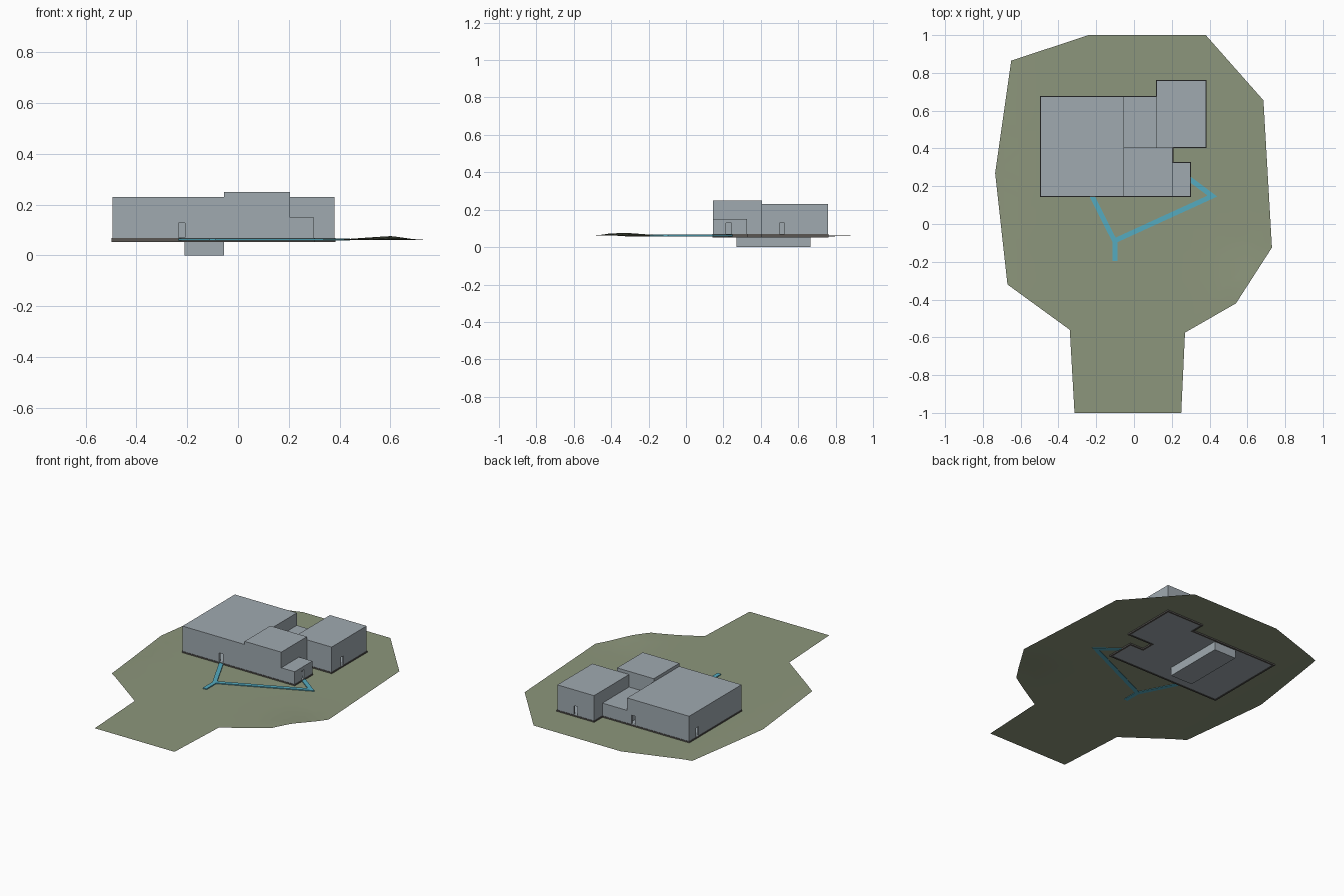
import bpy, bmesh, math
from mathutils import Vector

if "Cube" in bpy.data.objects:
    bpy.data.objects.remove(bpy.data.objects["Cube"])


def material(name, rgb):
    m = bpy.data.materials.new(name)
    m.diffuse_color = (*rgb, 1)
    m.use_nodes = True
    m.node_tree.nodes["Principled BSDF"].inputs["Base Color"].default_value = m.diffuse_color
    return m


GREY = material("blue_grey_wall", (0.35, 0.40, 0.435))
DARK = material("dark_plinth", (0.10, 0.092, 0.085))
GREEN = material("olive_ground", (0.265, 0.305, 0.20))
TEAL = material("teal_path", (0.09, 0.41, 0.53))


def finish(name, bm, mat):
    bmesh.ops.recalc_face_normals(bm, faces=bm.faces)
    me = bpy.data.meshes.new(name)
    bm.to_mesh(me)
    bm.free()
    me.materials.append(mat)
    ob = bpy.data.objects.new(name, me)
    bpy.context.collection.objects.link(ob)
    return ob


def box(name, x0, x1, y0, y1, z0, z1, mat):
    bm = bmesh.new()
    bmesh.ops.create_cube(bm, size=1)
    for v in bm.verts:
        v.co = Vector((x1 if v.co.x > 0 else x0,
                       y1 if v.co.y > 0 else y0,
                       z1 if v.co.z > 0 else z0))
    return finish(name, bm, mat)


def cut(ob, *bounds):
    cutter = box("cutter", *bounds, GREY)
    cutter.hide_render = True
    mod = ob.modifiers.new("cut", 'BOOLEAN')
    mod.operation = 'DIFFERENCE'
    mod.solver = 'EXACT'
    mod.object = cutter
    bpy.context.view_layer.objects.active = ob
    bpy.ops.object.modifier_apply(modifier=mod.name)
    bpy.data.objects.remove(cutter)


# Thin terrain sheet: outline sliced into a grid, then gently raised
outline = [(-0.24, 1), (0.38, 1), (0.685, 0.655), (0.73, -0.125),
           (0.54, -0.42), (0.27, -0.575), (0.25, -1), (-0.315, -1),
           (-0.34, -0.56), (-0.67, -0.32), (-0.735, 0.27), (-0.65, 0.865)]
bm = bmesh.new()
bm.faces.new([bm.verts.new((x, y, 0)) for x, y in reversed(outline)])
bmesh.ops.triangulate(bm, faces=bm.faces[:])
for i in range(-9, 10):
    for normal in ((1, 0, 0), (0, 1, 0)):
        bmesh.ops.bisect_plane(bm, geom=bm.verts[:] + bm.edges[:] + bm.faces[:],
                               plane_co=Vector(normal) * i * 0.1, plane_no=normal)
for v in bm.verts:
    x, y = v.co.x, v.co.y
    rise = 0.015 * math.exp(-((x - 0.6) / 0.13) ** 2 - ((y + 0.35) / 0.16) ** 2)
    dip = 0.005 * min(1, max(0, (-x - 0.6) / 0.1))
    v.co.z = 0.061 + rise - dip
ground = finish("ground", bm, GREEN)
for p in ground.data.polygons:
    p.use_smooth = True
if ground.data.polygons[0].normal.z < 0:
    ground.data.flip_normals()

# Building blocks: x0, x1, y0, y1, roof height
blocks = {
    "main_hall": (-0.495, -0.055, 0.145, 0.675, 0.23),
    "low_link": (-0.055, 0.12, 0.405, 0.675, 0.15),
    "rear_block": (0.12, 0.38, 0.405, 0.76, 0.23),
    "tall_block": (-0.055, 0.205, 0.145, 0.405, 0.25),
    "entrance_porch": (0.205, 0.30, 0.145, 0.325, 0.15),
}
# Door openings: block, x0, x1, y0, y1
doors = [
    ("main_hall", -0.235, -0.209, 0.13, 0.17),
    ("main_hall", -0.111, -0.085, 0.65, 0.69),
    ("main_hall", -0.51, -0.47, 0.578, 0.604),
    ("rear_block", 0.36, 0.40, 0.50, 0.526),
    ("rear_block", 0.237, 0.263, 0.74, 0.78),
    ("entrance_porch", 0.28, 0.32, 0.214, 0.242),
]
WALL, FLOOR, E = 0.012, 0.070, 0.003
for name, (x0, x1, y0, y1, top) in blocks.items():
    shell = box(name, x0, x1, y0, y1, 0.054, top, GREY)
    # hollow room inside
    cut(shell, x0 + WALL, x1 - WALL, y0 + WALL, y1 - WALL, FLOOR, top - WALL)
    for owner, *d in doors:
        if owner == name:
            cut(shell, *d, FLOOR, 0.128)

# Dark plinth strip around the outer footprint
foot = [(-0.495, 0.145), (0.30, 0.145), (0.30, 0.325), (0.205, 0.325),
        (0.205, 0.405), (0.38, 0.405), (0.38, 0.76), (0.12, 0.76),
        (0.12, 0.675), (-0.495, 0.675)]
bm = bmesh.new()
rings = []
n = len(foot)
for off in (E, -0.008):
    pts = []
    for i, p in enumerate(foot):
        a = (Vector(p) - Vector(foot[i - 1])).normalized()
        b = (Vector(foot[(i + 1) % n]) - Vector(p)).normalized()
        pts.append(Vector(p) + off * Vector((a.y + b.y, -a.x - b.x)))
    for z in (0.052, 0.069):
        rings.append([bm.verts.new((q.x, q.y, z)) for q in pts])
ob_, ot, ib, it = rings
for a, b in ((ob_, ot), (ot, it), (it, ib), (ib, ob_)):
    for i in range(n):
        j = (i + 1) % n
        bm.faces.new((a[i], a[j], b[j], b[i]))
finish("plinth", bm, DARK)

# Basement below the main hall
box("basement", -0.21, -0.055, 0.27, 0.665, 0, 0.056, GREY)


# Footpaths as flat mitred ribbons
def path(name, pts, width=0.026, z0=0.058, z1=0.067):
    pts = [Vector(p) for p in pts]
    bm = bmesh.new()
    rows = []
    for i, p in enumerate(pts):
        dirs = [(pts[k + 1] - pts[k]).normalized()
                for k in (i - 1, i) if 0 <= k < len(pts) - 1]
        t = sum(dirs, Vector((0, 0))).normalized()
        s = Vector((-t.y, t.x))
        s *= width / 2 / s.dot(Vector((-dirs[0].y, dirs[0].x)))
        rows.append([bm.verts.new((*q, z)) for q, z in
                     ((p + s, z0), (p - s, z0), (p - s, z1), (p + s, z1))])
    for a, b in zip(rows, rows[1:]):
        for k in range(4):
            m = (k + 1) % 4
            bm.faces.new((a[k], a[m], b[m], b[k]))
    bm.faces.new(rows[0])
    bm.faces.new(rows[-1])
    finish(name, bm, TEAL)


path("main_path", [(-0.222, 0.148), (-0.10, -0.095), (-0.10, -0.195)])
path("porch_path", [(-0.105, -0.09), (0.415, 0.148), (0.295, 0.238)], z1=0.0665)
